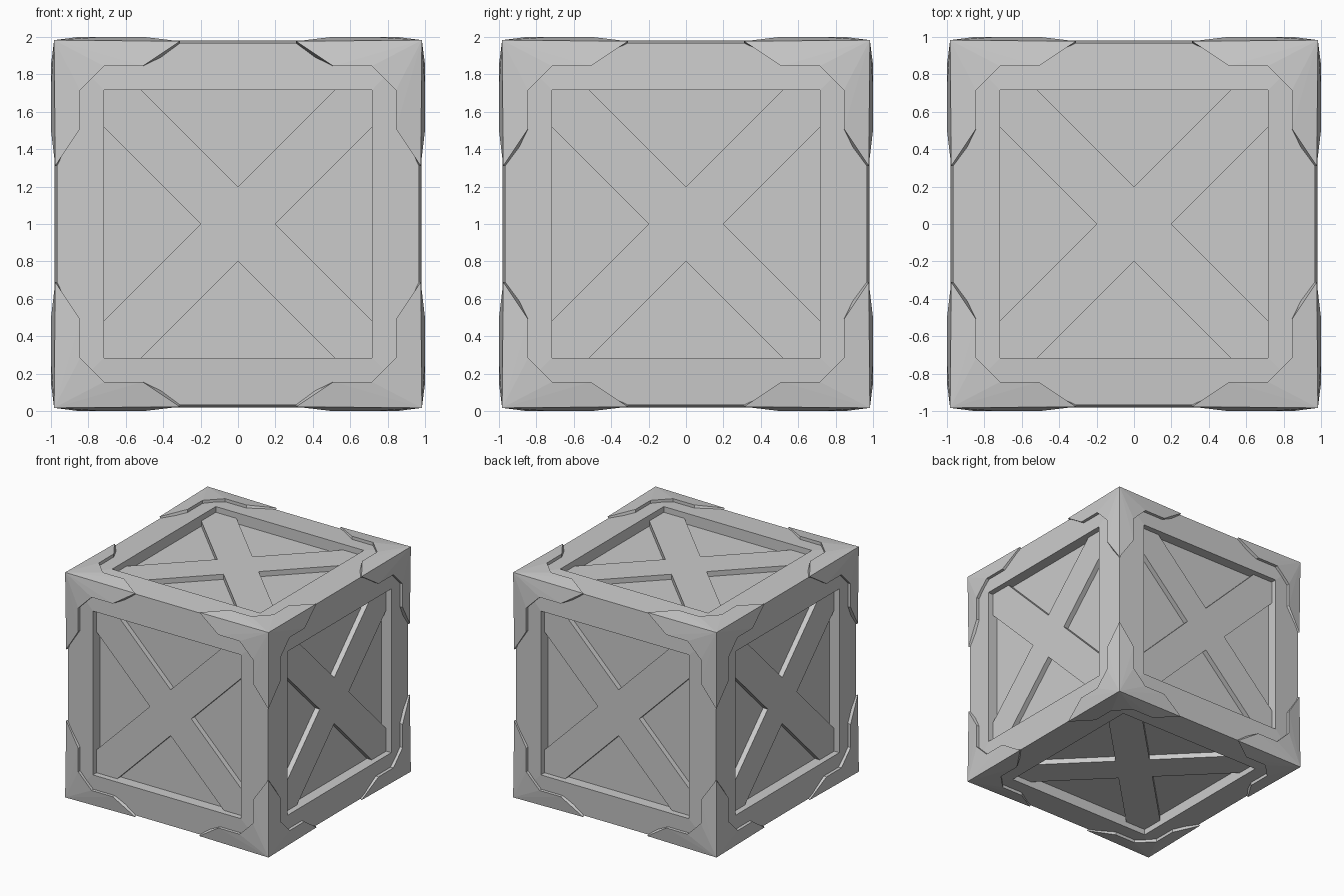
import bpy, bmesh
from math import pi
from itertools import product
from mathutils import Matrix, Vector

if "Cube" in bpy.data.objects:
    bpy.data.objects.remove(bpy.data.objects["Cube"])

CENTRE = Vector((0, 0, 1))
# Rotations taking a +z face to each of the six sides
SIDES = [Matrix.Rotation(a, 3, 'X') for a in (0, pi / 2, pi, -pi / 2)]
SIDES += [Matrix.Rotation(a, 3, 'Y') for a in (pi / 2, -pi / 2)]


def square(r, h):
    return [Vector((x * r, y * r, h)) for x, y in ((1, 1), (-1, 1), (-1, -1), (1, -1))]


def band(a, b, closed=True):
    n = len(a)
    return [[a[i], a[(i + 1) % n], b[(i + 1) % n], b[i]] for i in range(n if closed else n - 1)]


def make(name, faces):
    bm = bmesh.new()
    for f in faces:
        bm.faces.new([bm.verts.new(Vector(p) + CENTRE) for p in f])
    bmesh.ops.remove_doubles(bm, verts=bm.verts[:], dist=1e-4)
    bmesh.ops.recalc_face_normals(bm, faces=bm.faces[:])
    me = bpy.data.meshes.new(name)
    bm.to_mesh(me)
    bm.free()
    ob = bpy.data.objects.new(name, me)
    bpy.context.collection.objects.link(ob)
    return ob


def on_sides(faces):
    return [[m @ p for p in f] for m in SIDES for f in faces]


# Crate body: slightly bulged frame with a recessed panel on every side
EDGE, FACE, BRACE, PANEL, OPEN = 0.966, 0.98, 0.93, 0.885, 0.715
outer, rim, floor = square(EDGE, EDGE), square(OPEN, FACE), square(OPEN, PANEL)
make("crate_body", on_sides(band(outer, rim) + band(rim, floor) + [floor]))

# Cross braces: X-shaped plates inside each recess
quarter = [(0.2, 0), (OPEN, 0.515), (OPEN, OPEN), (0.515, OPEN)]
outline = []
for k in range(4):
    r = Matrix.Rotation(k * pi / 2, 3, 'Z')
    outline += [r @ Vector((x, y, 0)) for x, y in quarter]
top = [p + Vector((0, 0, BRACE)) for p in outline]
low = [p + Vector((0, 0, PANEL - 0.01)) for p in outline]
make("cross_braces", on_sides([top, low] + band(top, low)))

# Corner guards: three bulged plates wrapped round each corner
TIP, BASE = 0.976, 0.94
profile = [(0.51, 0.843), (0.715, 0.843), (0.843, 0.715), (0.843, 0.51)]
upper = [(0.31, TIP, TIP)] + [(u, v, 1.0) for u, v in profile] + [(TIP, 0.31, TIP)]
under = [(0.31, BASE, BASE)] + [(u, v, BASE) for u, v in profile] + [(BASE, 0.31, BASE)]
plate = band(upper, under, closed=False)
for pts, c in ((upper, 0.982), (under, BASE)):
    plate += [[(c, c, c), pts[i], pts[i + 1]] for i in range(len(pts) - 1)]
guard = [[p[k:] + p[:k] for p in f] for f in plate for k in range(3)]
for n, s in enumerate(product((1, -1), repeat=3)):
    make(f"corner_guard_{n + 1}",
         [[[a * b for a, b in zip(p, s)] for p in f] for f in guard])
